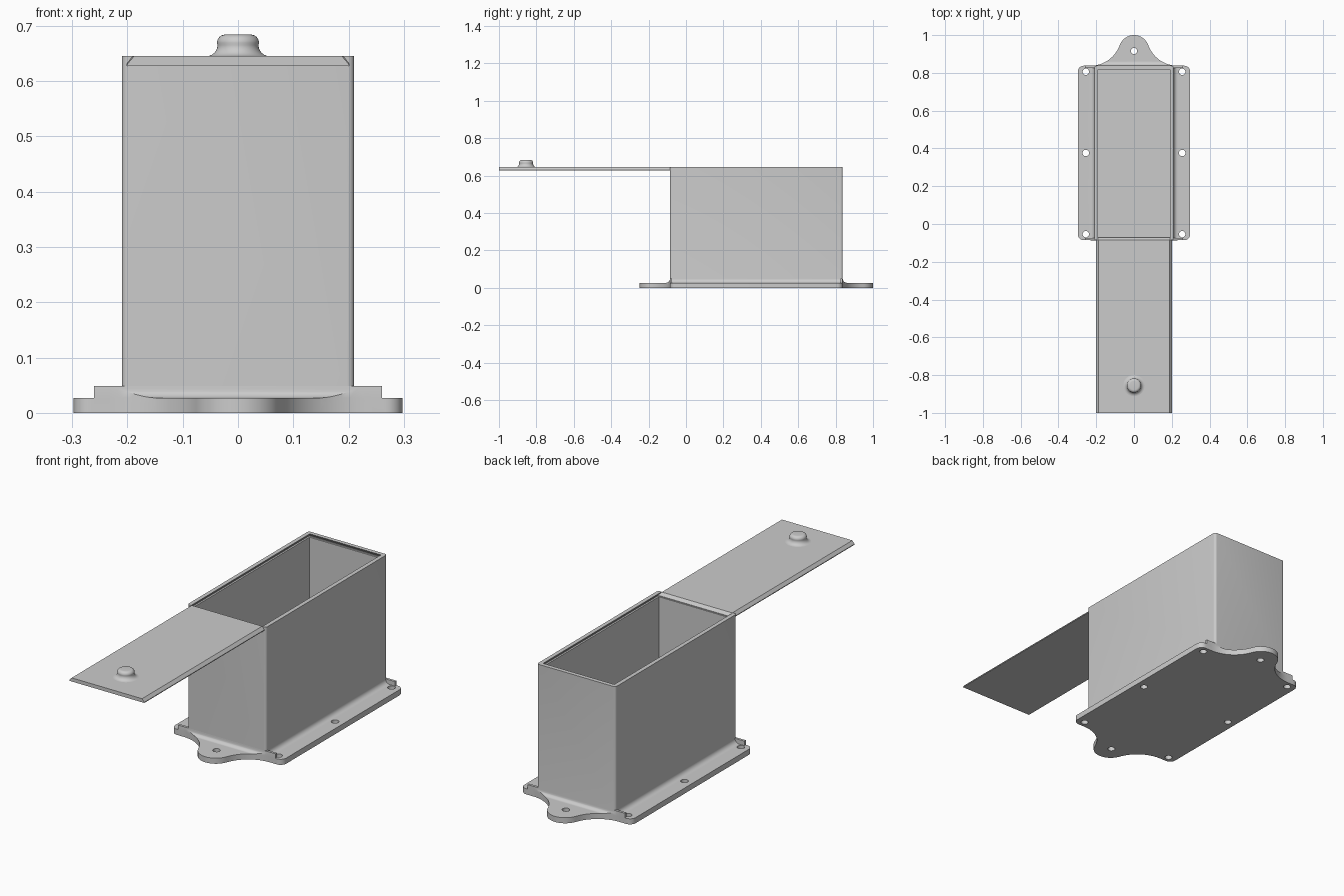
import bpy, bmesh, math

if "Cube" in bpy.data.objects:
    bpy.data.objects.remove(bpy.data.objects["Cube"])

grey = bpy.data.materials.new("plain grey")
grey.diffuse_color = (0.6, 0.6, 0.6, 1)
grey.use_nodes = True
grey.node_tree.nodes["Principled BSDF"].inputs["Base Color"].default_value = grey.diffuse_color

W, CY, HL = 0.21, 0.376, 0.462          # box half width, centre y, half length
Y0, Y1 = CY - HL, CY + HL               # front and back walls
BASE, TOP, SEAT, WALL = 0.027, 0.645, 0.627, 0.0175


def loft(name, levels):
    """Solid through stacked loops; each level is (z, [(x, y), ...])."""
    bm = bmesh.new()
    loops = [[bm.verts.new((x, y, z)) for x, y in pts] for z, pts in levels]
    n = len(loops[0])
    for a, b in zip(loops, loops[1:]):
        for i in range(n):
            j = (i + 1) % n
            bm.faces.new((a[i], a[j], b[j], b[i]))
    bm.faces.new(loops[0][::-1])
    bm.faces.new(loops[-1])
    bmesh.ops.recalc_face_normals(bm, faces=bm.faces)
    me = bpy.data.meshes.new(name)
    bm.to_mesh(me)
    bm.free()
    me.materials.append(grey)
    ob = bpy.data.objects.new(name, me)
    bpy.context.collection.objects.link(ob)
    return ob


def activate(ob):
    bpy.ops.object.select_all(action='DESELECT')
    ob.select_set(True)
    bpy.context.view_layer.objects.active = ob


def combine(ob, other, op):
    m = ob.modifiers.new("cut", 'BOOLEAN')
    m.operation, m.solver, m.object = op, 'EXACT', other
    activate(ob)
    bpy.ops.object.modifier_apply(modifier=m.name)
    bpy.data.objects.remove(other)


def arc(cx, cy, r, a0, a1, n):
    return [(cx + r * math.cos(math.radians(a0 + (a1 - a0) * i / n)),
             cy + r * math.sin(math.radians(a0 + (a1 - a0) * i / n))) for i in range(n + 1)]


def rect(x, ya, yb):
    return [(-x, ya), (x, ya), (x, yb), (-x, yb)]


def smooth(ob):
    activate(ob)
    bpy.ops.object.shade_smooth_by_angle(angle=math.radians(30))


# Base plate outline: one quarter, then mirrored into all four
FX, CR, TR = 0.297, 0.03, 0.08          # half width, corner radius, tab tip radius
tip = 1.0 - CY - TR                     # tab centre measured from plate centre
d = tip - HL
R = 0.165
cx = math.sqrt((R + TR) ** 2 - (R - d) ** 2)
ang = math.degrees(math.atan2(HL + R - tip, cx))
quarter = arc(FX - CR, HL - CR, CR, 0, 90, 6)
quarter += arc(cx, HL + R, R, 270, 180 + ang, 14)
quarter += arc(0, tip, TR, ang, 90, 10)[1:]
half = quarter + [(-x, y) for x, y in quarter[-2::-1]]
outline = [(x, CY + y) for x, y in half] + [(-x, CY - y) for x, y in half]

body = loft("box_body", [(0, outline), (BASE, outline)])

# Fillets between walls and plate
FR = 0.022
curve = [(W + FR - FR * math.cos(math.radians(a)), BASE + FR - FR * math.sin(math.radians(a)))
         for a in range(0, 91, 15)]
profile = [(W - 0.012, BASE + FR)] + curve + [(W + FR, BASE - 0.01), (W - 0.012, BASE - 0.01)]
for s in (-1, 1):
    side = loft("side_fillet", [(Y0, profile), (Y1, profile)])
    for v in side.data.vertices:        # profile (x, z) swept along y
        x, z, y = v.co
        v.co = (s * x, y, z)
    end = loft("end_fillet", [(-0.26, profile), (0.26, profile)])
    for v in end.data.vertices:         # same profile swept along x
        o, z, x = v.co
        v.co = (x, CY + s * (o - W + HL), z)
    for ob in (side, end):
        bm = bmesh.new()
        bm.from_mesh(ob.data)
        bmesh.ops.recalc_face_normals(bm, faces=bm.faces)
        bm.to_mesh(ob.data)
        bm.free()
    combine(end, loft("tab_limit", [(-0.1, outline), (0.2, outline)]), 'INTERSECT')
    combine(body, side, 'UNION')
    combine(body, end, 'UNION')

# Upright box with slightly rounded corners
c = 0.012
q = arc(W - c, HL - c, c, 0, 90, 5)
h = q + [(-x, y) for x, y in q[::-1]]
walls = [(x, CY + y) for x, y in h] + [(-x, CY - y) for x, y in h]
combine(body, loft("walls", [(0.005, walls), (TOP, walls)]), 'UNION')

# Cavity and dovetail groove for the sliding lid
cavity = rect(W - WALL, Y0 + WALL, Y1 - WALL)
combine(body, loft("cavity", [(BASE, cavity), (SEAT + 0.005, cavity)]), 'DIFFERENCE')
combine(body, loft("groove", [
    (SEAT, rect(0.201, -0.3, Y1 - 0.009)),
    (SEAT + 0.004, rect(0.201, -0.3, Y1 - 0.009)),
    (TOP, rect(0.19, -0.3, Y1 - 0.02)),
    (TOP + 0.01, rect(0.19, -0.3, Y1 - 0.02))]), 'DIFFERENCE')

# Screw holes
holes = [(s * 0.255, CY + t * 0.43) for s in (-1, 1) for t in (-1, 0, 1)]
holes += [(0, CY + s * 0.54) for s in (-1, 1)]
for x, y in holes:
    ring = arc(x, y, 0.017, 0, 345, 23)
    combine(body, loft("hole", [(-0.1, ring), (0.1, ring)]), 'DIFFERENCE')
smooth(body)

# Sliding lid, pulled out to the front
LE = Y0 + 0.014
loft("sliding_lid", [
    (SEAT + 0.0005, rect(0.2, -1, LE)),
    (SEAT + 0.004, rect(0.2, -1, LE)),
    (TOP, rect(0.188, -1, LE - 0.012))])

# Knob with flared foot and rounded top
foot = [(0.057 - 0.02 * math.sin(math.radians(a)), TOP + 0.02 - 0.02 * math.cos(math.radians(a)))
        for a in range(0, 91, 15)]
crown = [(0.023 + 0.015 * math.cos(math.radians(a)), 0.669 + 0.015 * math.sin(math.radians(a)))
         for a in range(0, 91, 15)]
knob = loft("lid_knob", [(z, arc(0, -0.855, r, 0, 352.5, 47)) for r, z in foot + crown])
smooth(knob)
